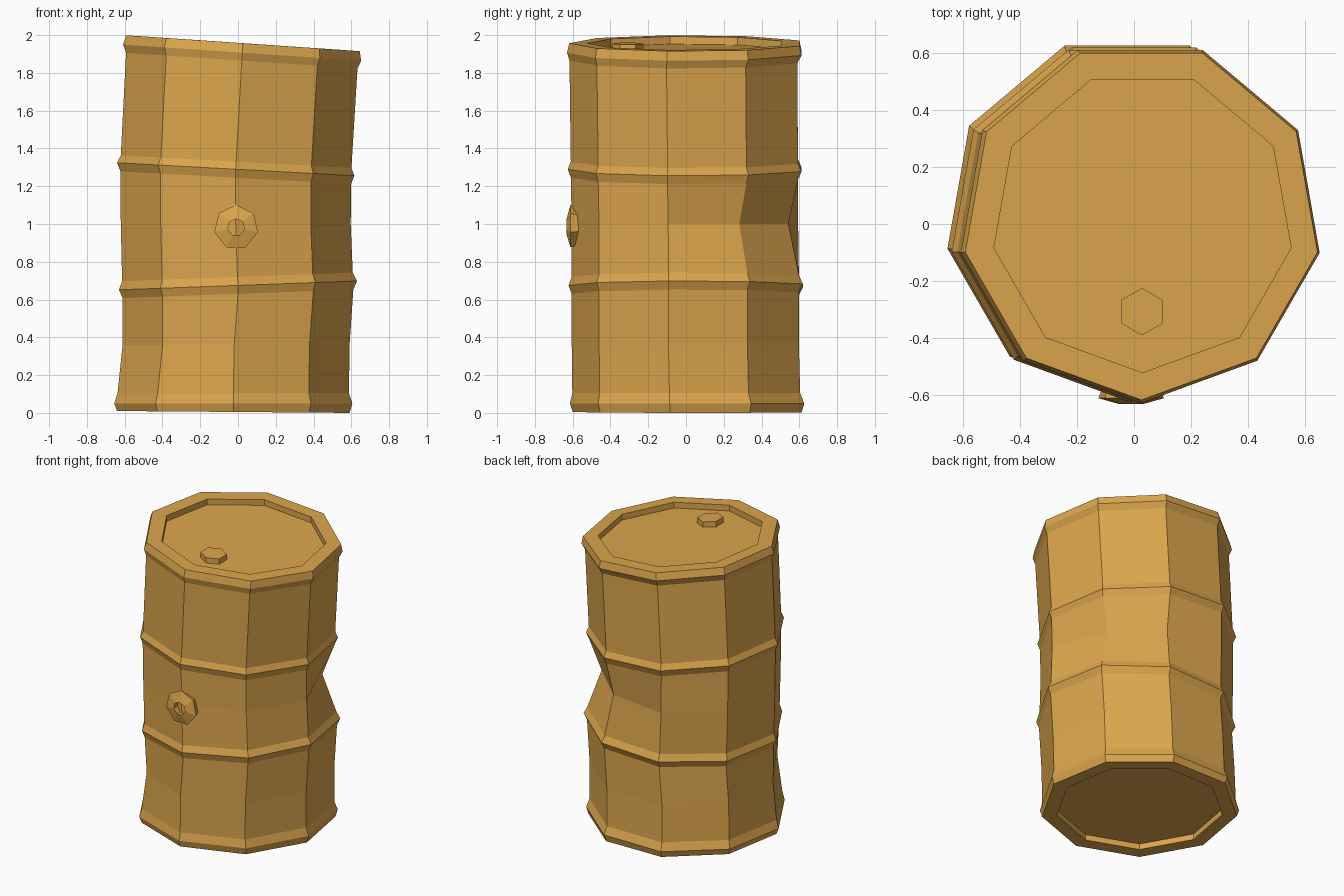
import bpy, bmesh
from math import cos, sin, radians, tau, pi
from mathutils import Vector

if "Cube" in bpy.data.objects:
    bpy.data.objects.remove(bpy.data.objects["Cube"])

ochre = bpy.data.materials.new("ochre_paint")
ochre.use_nodes = True
COLOUR = (0.72, 0.38, 0.075, 1)
ochre.diffuse_color = COLOUR
ochre.node_tree.nodes["Principled BSDF"].inputs["Base Color"].default_value = COLOUR


def loft(name, loops, cap_ends=False, closed=False):
    """Skin a list of point loops into one flat-shaded object."""
    bm = bmesh.new()
    rows = [[bm.verts.new(p) for p in loop] for loop in loops]
    n = len(rows[0])
    pairs = list(zip(rows, rows[1:]))
    if closed:
        pairs.append((rows[-1], rows[0]))
    for a, b in pairs:
        for i in range(n):
            j = (i + 1) % n
            bm.faces.new((a[i], a[j], b[j], b[i]))
    if cap_ends:
        bm.faces.new(rows[0][::-1])
        bm.faces.new(rows[-1])
    bmesh.ops.recalc_face_normals(bm, faces=bm.faces)
    mesh = bpy.data.meshes.new(name)
    bm.to_mesh(mesh)
    bm.free()
    mesh.materials.append(ochre)
    obj = bpy.data.objects.new(name, mesh)
    bpy.context.collection.objects.link(obj)
    return obj


SIDES = 9
TOP_SLOPE = -0.068


def ring(z, cx, cy, r, slope, dents=None):
    """Tilted nine-sided loop; dents maps a corner angle to an inward push."""
    loop = []
    for i in range(SIDES):
        deg = -90 + i * 360 // SIDES
        rr = r - (dents or {}).get(deg, 0)
        x, y = rr * cos(radians(deg)), rr * sin(radians(deg))
        loop.append((cx + x, cy + y, z + slope * x))
    return loop


# Drum shell: recessed base, two hoops, dented panels, recessed lid
loft("drum_body", [
    ring(0.045, -0.025, 0.025, 0.53, -0.008),
    ring(0.005, -0.025, 0.025, 0.53, -0.008),
    ring(0.005, -0.025, 0.025, 0.625, -0.008),
    ring(0.05, -0.025, 0.025, 0.64, 0),
    ring(0.105, -0.025, 0.02, 0.622, 0),
    ring(0.36, -0.02, 0.015, 0.62, 0, {190: 0.02, 230: 0.03}),
    ring(0.63, 0, 0.015, 0.62, 0.037),
    ring(0.675, 0, 0.018, 0.64, 0.037),
    ring(0.72, -0.003, 0.015, 0.62, 0.037),
    ring(1.0, -0.012, 0.013, 0.618, 0, {30: 0.08, 70: 0.055}),
    ring(1.245, -0.012, 0.01, 0.62, -0.055),
    ring(1.29, -0.012, 0.012, 0.638, -0.055),
    ring(1.33, -0.01, 0.01, 0.62, -0.055),
    ring(1.865, 0.02, 0.005, 0.622, TOP_SLOPE),
    ring(1.907, 0.022, 0.01, 0.64, TOP_SLOPE),
    ring(1.957, 0.026, 0.01, 0.628, TOP_SLOPE),
    ring(1.957, 0.03, 0.008, 0.53, TOP_SLOPE),
    ring(1.917, 0.03, 0.008, 0.53, TOP_SLOPE),
], cap_ends=True)


# Hexagonal filler cap lying on the sloping lid
def hexagon(z, r):
    pts = [(r * cos(pi / 2 + tau * i / 6), r * sin(pi / 2 + tau * i / 6)) for i in range(6)]
    return [(0.028 + x, -0.308 + y, z + TOP_SLOPE * x) for x, y in pts]


loft("filler_cap", [hexagon(1.9, 0.083), hexagon(1.955, 0.083)], cap_ends=True)

# Seven-sided tap collar on the front corner, open in the middle
profile = [(0.045, -0.632), (0.118, -0.612), (0.1, -0.565), (0.045, -0.575)]
loft("tap_collar", [
    [(-0.01 + r * sin(tau * i / 7), y, 0.983 + r * cos(tau * i / 7)) for i in range(7)]
    for r, y in profile
], closed=True)
